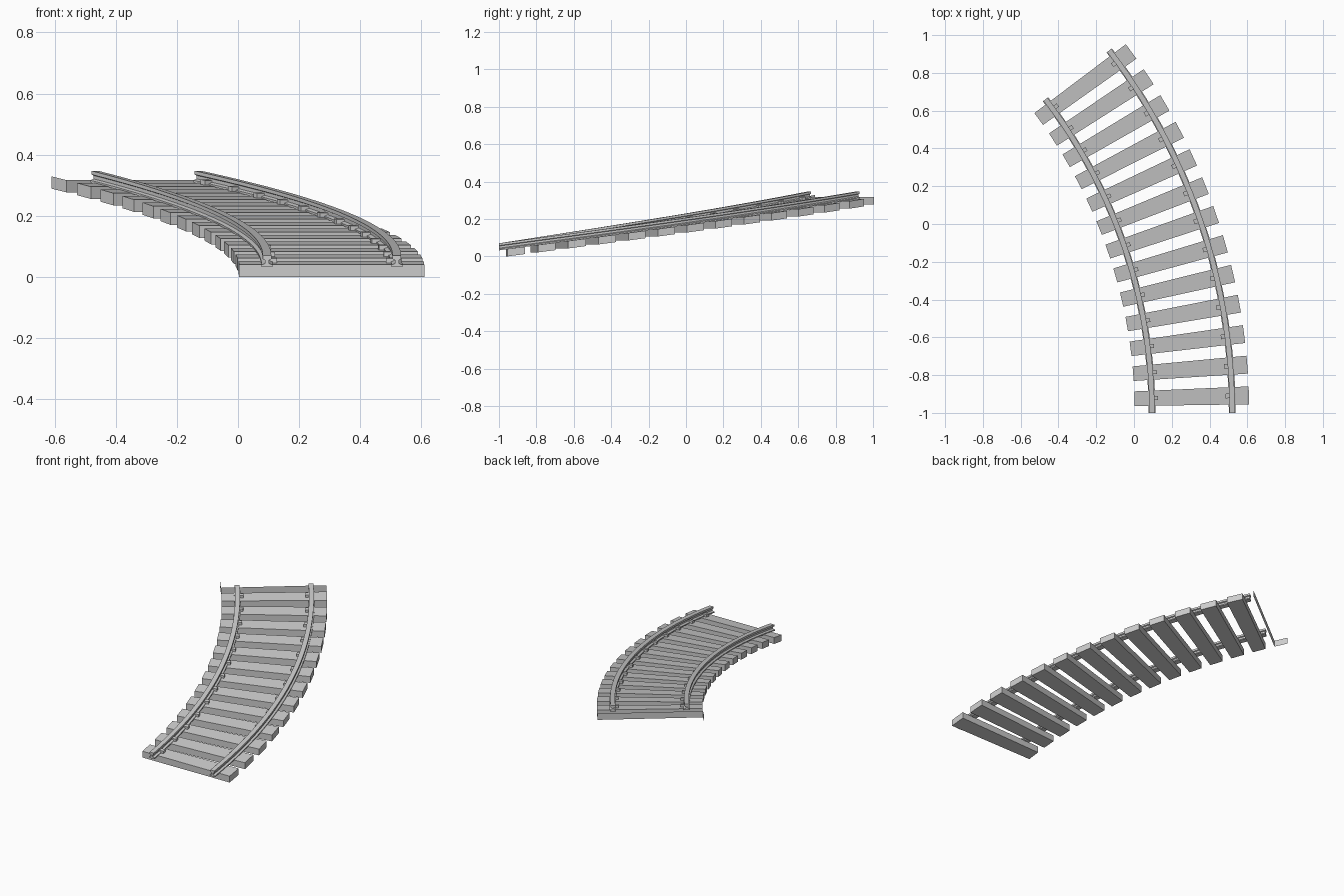
import bpy
from math import radians, sin, cos

if "Cube" in bpy.data.objects:
    bpy.data.objects.remove(bpy.data.objects["Cube"])

CX, CY = -2.632, -1.0          # centre of the bend
RISE = 0.277 / 37.5            # climb per degree
IN, OUT = 2.636, 3.242         # sleeper end radii
STEP, WIDTH, FIRST = 2.878, 1.68, 0.80
RAILS = ((2.727, 1), (3.152, -1))   # radius, direction of the gauge side


def pos(r, deg, h):
    """Point on the climbing bend from radius, angle and local height."""
    a = radians(deg)
    return (CX + r * cos(a), CY + r * sin(a), h + RISE * deg - 0.006)


def make(name, verts, faces):
    me = bpy.data.meshes.new(name)
    me.from_pydata(verts, [], faces)
    ob = bpy.data.objects.new(name, me)
    bpy.context.collection.objects.link(ob)
    return ob


def sweep(name, profile, angles):
    """Sweep a closed (radius, height) profile around the bend."""
    n, m = len(profile), len(angles)
    verts = [pos(r, d, h) for d in angles for r, h in profile]
    faces = [tuple(range(n)), tuple(reversed(range((m - 1) * n, m * n)))]
    for i in range(m - 1):
        for j in range(n):
            k = (j + 1) % n
            faces.append((i * n + j, (i + 1) * n + j, (i + 1) * n + k, i * n + k))
    return make(name, verts, faces)


def box(r0, r1, h0, h1):
    return [(r0, h0), (r1, h0), (r1, h1), (r0, h1)]


# wedge-shaped sleepers and rail clips
for i in range(13):
    a = FIRST + i * STEP
    sweep(f"sleeper_{i + 1}", box(IN, OUT, 0, 0.04), [a, a + WIDTH])
    mid = a + WIDTH / 2
    for r, side in RAILS:
        r0, r1 = sorted((r + side * 0.006, r + side * 0.034))
        half = 0.22
        sweep(f"clip_{i + 1}", box(r0, r1, 0.038, 0.056), [mid - half, mid + half])

# open end plate: front face and inner end only
a = FIRST + 13 * STEP
b = a + WIDTH
make("end_plate",
     [pos(IN, a, 0), pos(OUT, a, 0), pos(OUT, a, 0.04), pos(IN, a, 0.04),
      pos(IN, b, 0), pos(IN, b, 0.04)],
     [(0, 1, 2, 3), (4, 0, 3, 5)])

# rails: foot, web and head
half_profile = [(0.018, 0.038), (0.018, 0.045), (0.006, 0.050),
                (0.006, 0.061), (0.014, 0.064), (0.014, 0.076)]
for label, (r, side) in zip(("inner_rail", "outer_rail"), RAILS):
    prof = [(r + x, h) for x, h in half_profile]
    prof += [(r - x, h) for x, h in reversed(half_profile)]
    sweep(label, prof, [37.5 * k / 26 for k in range(27)])
